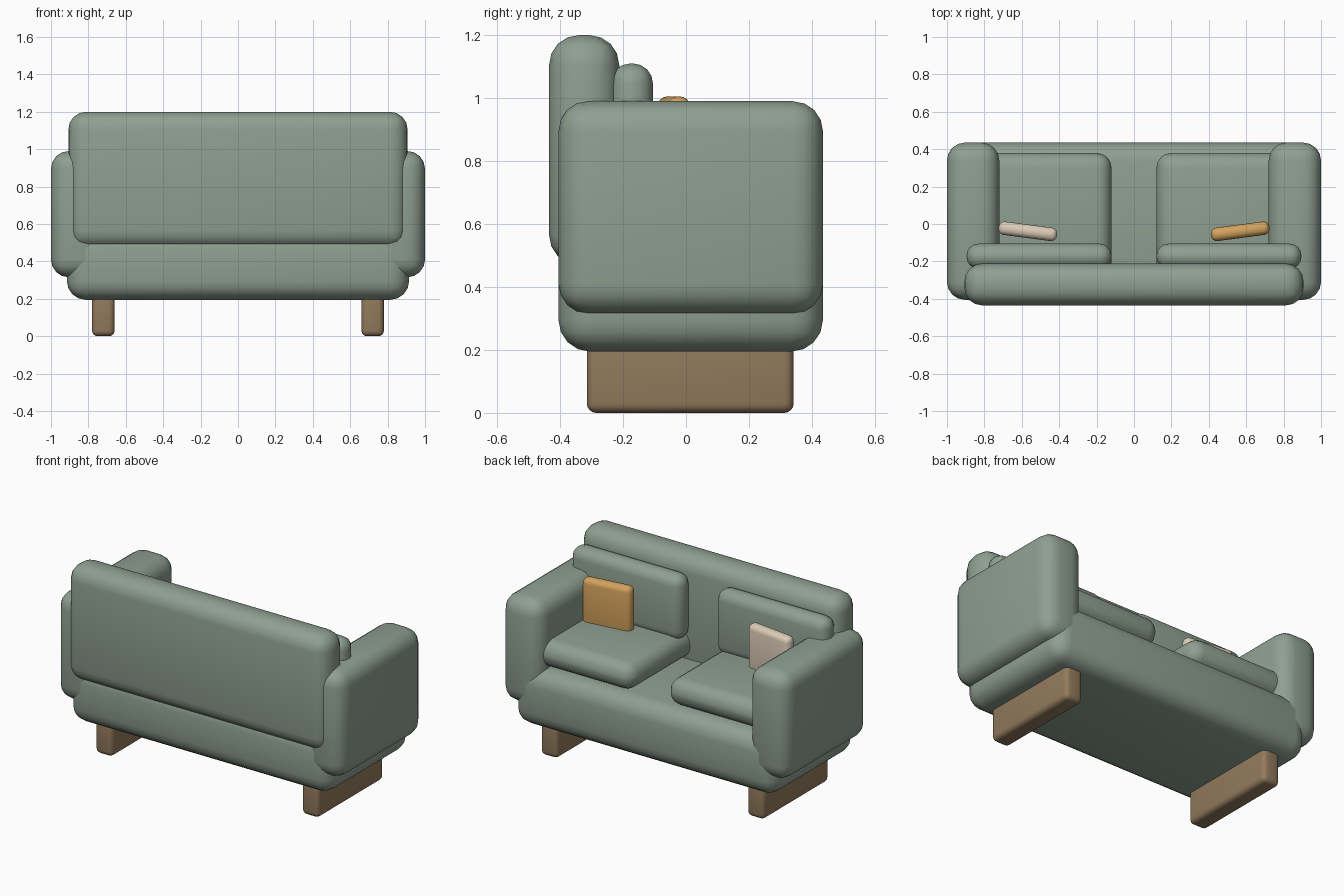
import bpy, bmesh, math
from mathutils import Matrix

if "Cube" in bpy.data.objects:
    bpy.data.objects.remove(bpy.data.objects["Cube"])


def material(name, rgb):
    m = bpy.data.materials.new(name)
    m.diffuse_color = (*rgb, 1)
    m.use_nodes = True
    m.node_tree.nodes["Principled BSDF"].inputs["Base Color"].default_value = m.diffuse_color
    return m


SAGE = material("sage_fabric", (0.275, 0.35, 0.285))
WOOD = material("brown_wood", (0.287, 0.195, 0.107))
OCHRE = material("ochre_fabric", (0.65, 0.36, 0.11))
CREAM = material("cream_fabric", (0.73, 0.61, 0.48))


def soft_box(name, xs, ys, zs, radius, mat, turn=0.0, segments=4):
    """Rounded box spanning the given ranges, turned about its own vertical axis."""
    ranges = (xs, ys, zs)
    size = [b - a for a, b in ranges]
    mesh = bpy.data.meshes.new(name)
    bm = bmesh.new()
    bmesh.ops.create_cube(bm, size=1, matrix=Matrix.Diagonal((*size, 1)))
    bmesh.ops.bevel(bm, geom=bm.edges[:], offset=radius, segments=segments,
                    profile=0.5, affect='EDGES')
    bm.to_mesh(mesh)
    bm.free()
    mesh.materials.append(mat)
    obj = bpy.data.objects.new(name, mesh)
    obj.location = [(a + b) / 2 for a, b in ranges]
    obj.rotation_euler.z = turn
    bpy.context.collection.objects.link(obj)
    bpy.ops.object.select_all(action='DESELECT')
    obj.select_set(True)
    bpy.context.view_layer.objects.active = obj
    bpy.ops.object.shade_smooth_by_angle(angle=math.radians(40))
    return obj


# Seat base and backrest
soft_box("seat_base", (-0.915, 0.915), (-0.405, 0.435), (0.195, 0.565), 0.1, SAGE)
soft_box("backrest", (-0.907, 0.907), (-0.435, -0.212), (0.47, 1.2), 0.095, SAGE)

# Parts repeated on each side
for side, s in (("left", -1), ("right", 1)):
    def span(a, b):
        return tuple(sorted((s * a, s * b)))

    soft_box(side + "_arm", span(0.72, 1.0), (-0.405, 0.435), (0.315, 0.99), 0.095, SAGE)
    soft_box(side + "_seat_cushion", span(0.12, 0.895), (-0.3, 0.38), (0.565, 0.735), 0.08, SAGE)
    soft_box(side + "_back_cushion", span(0.12, 0.895), (-0.24, -0.105), (0.70, 1.11), 0.064, SAGE)
    soft_box(side + "_leg", span(0.66, 0.78), (-0.315, 0.342), (0.0, 0.25), 0.03, WOOD)
    soft_box(side + "_throw_pillow", span(0.41, 0.725), (-0.075, -0.003), (0.69, 1.005), 0.032,
             OCHRE if s > 0 else CREAM, turn=s * math.radians(7.5))
